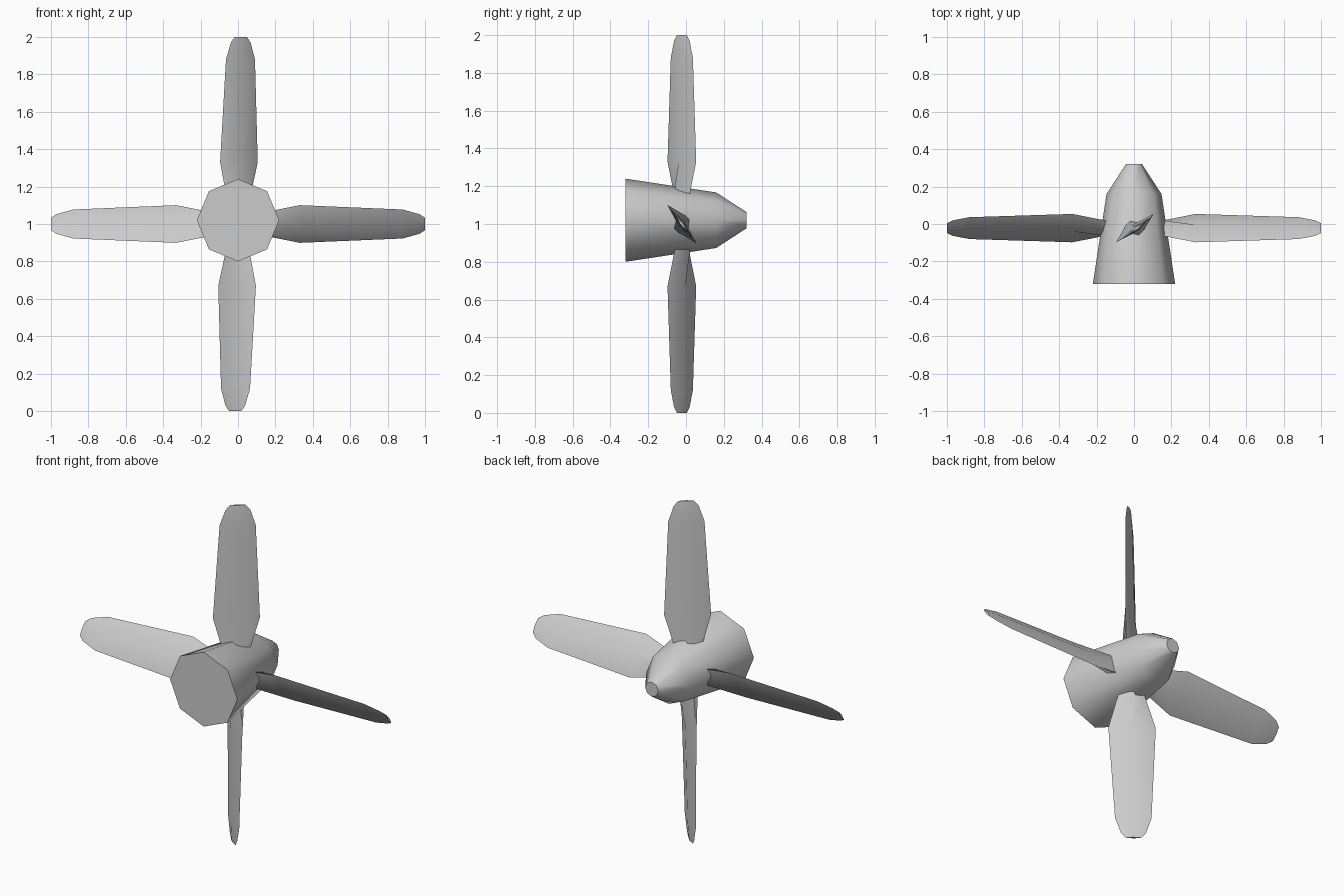
import bpy, math
from math import radians, cos, sin
from mathutils import Matrix, Vector

if "Cube" in bpy.data.objects:
    bpy.data.objects.remove(bpy.data.objects["Cube"])


def loft(name, rings, angle):
    """Skin equal-sized rings of points, cap both ends, smooth by angle."""
    n = len(rings[0])
    verts = [p for ring in rings for p in ring]
    faces = [tuple(reversed(range(n))), tuple(range(len(verts) - n, len(verts)))]
    for k in range(len(rings) - 1):
        for i in range(n):
            j = (i + 1) % n
            faces.append((k*n + i, k*n + j, k*n + n + j, k*n + n + i))
    me = bpy.data.meshes.new(name)
    me.from_pydata(verts, [], faces)
    me.update()
    ob = bpy.data.objects.new(name, me)
    bpy.context.collection.objects.link(ob)
    bpy.ops.object.select_all(action='DESELECT')
    ob.select_set(True)
    bpy.context.view_layer.objects.active = ob
    bpy.ops.object.shade_smooth_by_angle(angle=radians(angle))
    return ob


# Eight-sided tapered hub with pointed nose (y, radius)
hub_profile = [(-0.32, 0.22), (0.16, 0.147), (0.32, 0.043)]
loft("hub", [[Vector((r * sin(i * math.pi / 4), y, 1.02 + r * cos(i * math.pi / 4)))
              for i in range(8)] for y, r in hub_profile], 50)

# Blade stations: radius, half chord, half thickness, pitch in degrees
stations = [(0.11, 0.065, 0.055, 30), (0.33, 0.126, 0.022, 37),
            (0.88, 0.097, 0.016, 37), (0.97, 0.067, 0.011, 38),
            (1.0, 0.042, 0.007, 38)]


def blade(name, turn, lean):
    place = Matrix.Translation((0, -0.022, 1.0)) @ Matrix.Rotation(radians(turn), 4, 'Y')
    rings = []
    for r, chord, thick, pitch in stations:
        c, s = cos(radians(pitch)), sin(radians(pitch))
        rings.append([place @ Vector((a * c - b * s + lean * r, a * s + b * c, r))
                      for a, b in ((chord, 0), (0, thick), (-chord, 0), (0, -thick))])
    return loft(name, rings, 50)


# Four pitched blades
blade("blade_top", 0, 0.015)
blade("blade_right", 90, 0)
blade("blade_bottom", 180, 0.015)
blade("blade_left", 270, 0)
